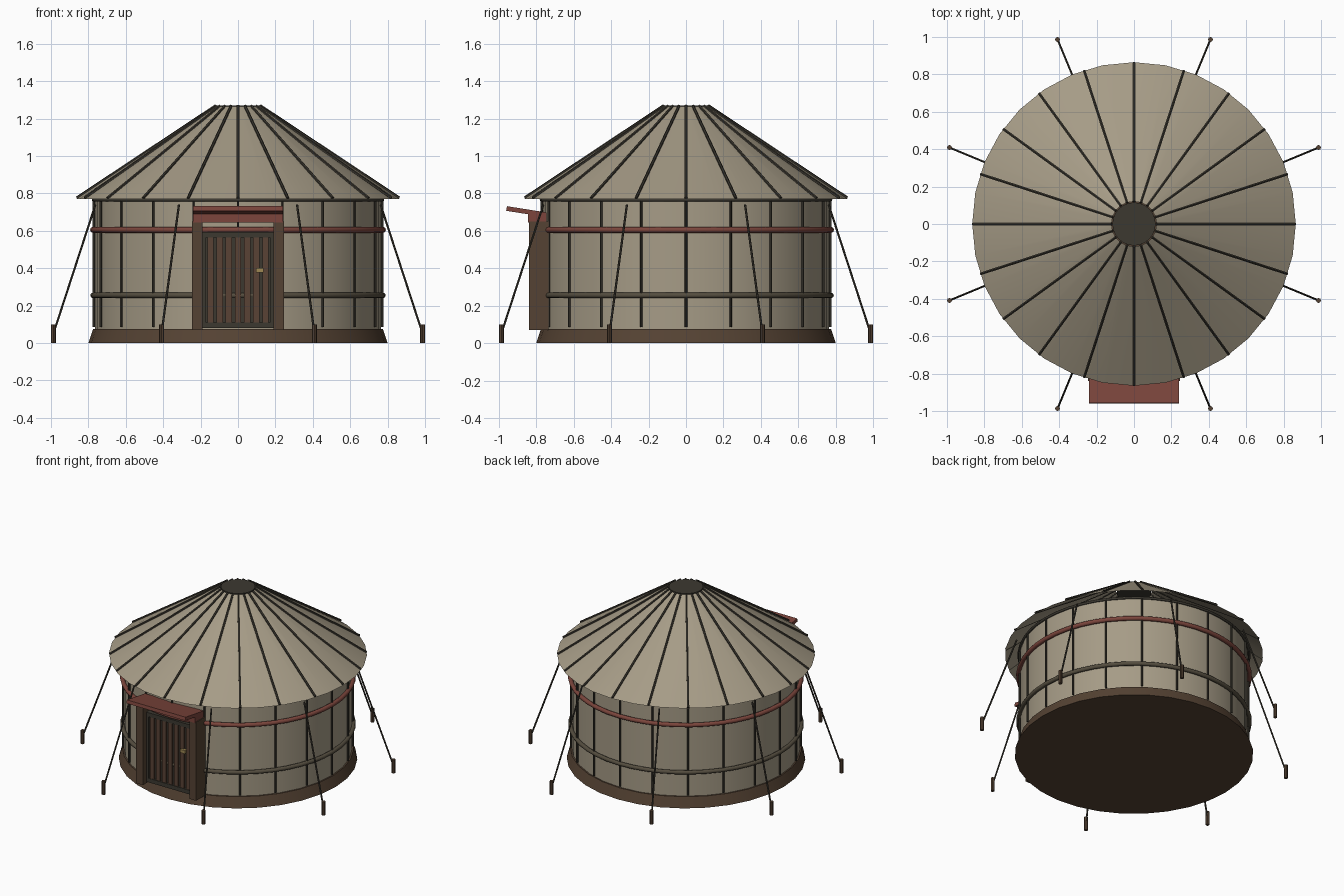
import bpy, bmesh
from math import sin, cos, pi, radians
from mathutils import Vector, Matrix

if "Cube" in bpy.data.objects:
    bpy.data.objects.remove(bpy.data.objects["Cube"])


def mat(name, r, g, b):
    m = bpy.data.materials.new(name)
    m.diffuse_color = (r, g, b, 1)
    m.use_nodes = True
    m.node_tree.nodes["Principled BSDF"].inputs["Base Color"].default_value = m.diffuse_color
    return m


CANVAS = mat("canvas", 0.38, 0.33, 0.24)
WOOD = mat("wood", 0.09, 0.055, 0.033)
SLAT = mat("slat_wood", 0.10, 0.055, 0.035)
DARK = mat("dark_wood", 0.045, 0.04, 0.03)
ROPE = mat("rope", 0.09, 0.075, 0.05)
RED = mat("red_paint", 0.2, 0.06, 0.045)
BRASS = mat("brass", 0.35, 0.25, 0.09)


def finish(name, bm, material, smooth=True):
    bmesh.ops.recalc_face_normals(bm, faces=bm.faces)
    me = bpy.data.meshes.new(name)
    bm.to_mesh(me)
    bm.free()
    me.materials.append(material)
    ob = bpy.data.objects.new(name, me)
    bpy.context.collection.objects.link(ob)
    if smooth:
        bpy.ops.object.select_all(action='DESELECT')
        ob.select_set(True)
        bpy.context.view_layer.objects.active = ob
        bpy.ops.object.shade_smooth_by_angle(angle=radians(30))
    return ob


def frustum(name, r1, r2, z1, z2, material, caps=True):
    bm = bmesh.new()
    bmesh.ops.create_cone(bm, cap_ends=caps, segments=32, radius1=r1, radius2=r2, depth=z2 - z1,
                          matrix=Matrix.Translation((0, 0, (z1 + z2) / 2)))
    return finish(name, bm, material)


def add_rod(bm, a, b, r, sides=8):
    a, b = Vector(a), Vector(b)
    d = b - a
    m = Matrix.Translation((a + b) / 2) @ d.to_track_quat('Z', 'Y').to_matrix().to_4x4()
    bmesh.ops.create_cone(bm, cap_ends=True, segments=sides, radius1=r, radius2=r,
                          depth=d.length, matrix=m)


def add_box(bm, x, y, z, tilt=0):
    ends = (x, y, z)
    c = [(e[0] + e[1]) / 2 for e in ends]
    s = [e[1] - e[0] for e in ends]
    m = Matrix.Translation(c) @ Matrix.Rotation(tilt, 4, 'X') @ Matrix.Diagonal((*s, 1))
    bmesh.ops.create_cube(bm, size=1, matrix=m)


def boxes(name, material, items):
    bm = bmesh.new()
    for it in items:
        add_box(bm, *it)
    return finish(name, bm, material, False)


def ring(name, major, minor, z, material):
    bpy.ops.mesh.primitive_torus_add(major_segments=48, minor_segments=8, major_radius=major,
                                     minor_radius=minor, location=(0, 0, z))
    ob = bpy.context.object
    ob.name = name
    ob.data.materials.append(material)
    bpy.ops.object.shade_smooth_by_angle(angle=radians(60))


def polar(r, a, z):
    return (r * cos(a), r * sin(a), z)


# Main shell: plinth, wall, hollow roof, crown
frustum("base_plinth", 0.80, 0.775, 0, 0.075, WOOD)
frustum("wall", 0.765, 0.765, 0.07, 0.765, CANVAS, caps=False)
frustum("roof", 0.865, 0.12, 0.77, 1.265, CANVAS, caps=False)
frustum("crown", 0.115, 0.115, 1.245, 1.27, DARK)

# Bands around the wall
ring("lower_band", 0.775, 0.015, 0.255, ROPE)
ring("upper_band", 0.775, 0.016, 0.605, RED)
ring("wall_top_hoop", 0.773, 0.009, 0.765, DARK)

# Roof ribs and wall battens
ribs, battens = bmesh.new(), bmesh.new()
for i in range(20):
    a = i * pi / 10
    add_rod(ribs, polar(0.862, a, 0.776), polar(0.12, a, 1.268), 0.008, 6)
    add_rod(battens, polar(0.771, a, 0.085), polar(0.771, a, 0.76), 0.007, 6)
finish("roof_ribs", ribs, DARK)
finish("wall_battens", battens, DARK)

# Guy ropes and stakes
guys, stakes = bmesh.new(), bmesh.new()
for i in range(8):
    a = pi / 8 + i * pi / 4
    add_rod(guys, polar(0.825, a, 0.74), polar(1.065, a, 0.06), 0.006, 6)
    add_rod(stakes, polar(1.068, a, 0), polar(1.068, a, 0.1), 0.013, 8)
finish("guy_ropes", guys, DARK)
finish("stakes", stakes, WOOD)

# Door frame, lintel and canopy
boxes("door_posts", WOOD, [((s * 0.2175 - 0.0275, s * 0.2175 + 0.0275), (-0.84, -0.735), (0.07, 0.65))
                           for s in (-1, 1)])
boxes("lintel", RED, [((-0.24, 0.24), (-0.845, -0.745), (0.645, 0.695))])
boxes("canopy", RED, [((-0.24, 0.24), (-0.96, -0.745), (0.69, 0.715), radians(-9))])

# Door leaf: backing, border, slats, handle
boxes("door_panel", DARK, [((-0.19, 0.19), (-0.782, -0.73), (0.08, 0.595))])
boxes("door_border", DARK,
      [((s * 0.182 - 0.01, s * 0.182 + 0.01), (-0.8, -0.76), (0.08, 0.595)) for s in (-1, 1)]
      + [((-0.19, 0.19), (-0.8, -0.76), z) for z in ((0.08, 0.11), (0.565, 0.595))])
boxes("door_slats", SLAT, [((x * 0.049 - 0.017, x * 0.049 + 0.017), (-0.796, -0.76), (0.11, 0.57))
                           for x in range(-3, 4)])
boxes("door_handle", BRASS, [((0.095, 0.135), (-0.815, -0.79), (0.378, 0.402))])
